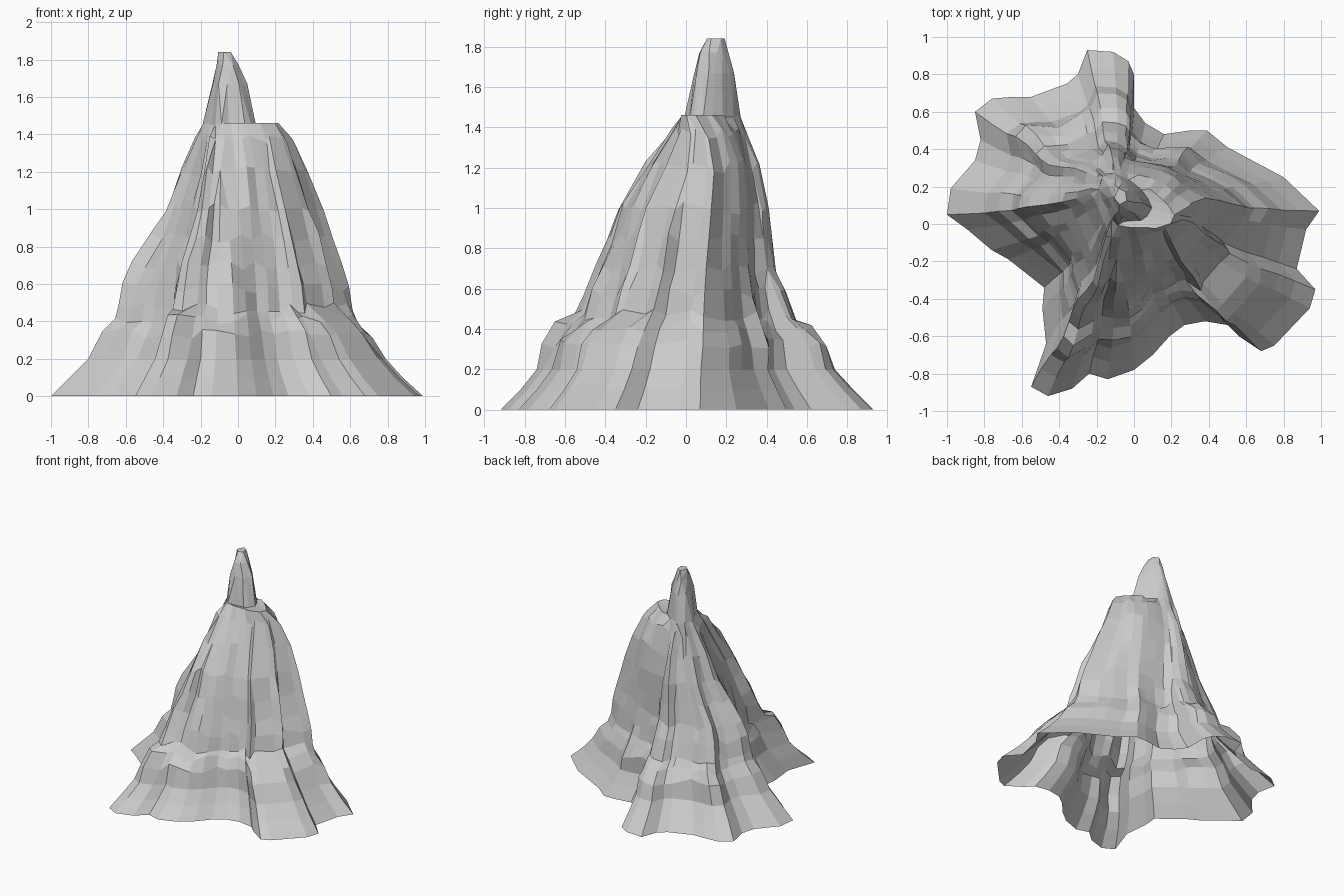
import bpy
import bmesh
import math
import random
from mathutils import Vector, noise

random.seed(4)

default_cube = bpy.data.objects.get("Cube")
if default_cube:
    bpy.data.objects.remove(default_cube)

# Footprint of the foot, counter-clockwise, in hundredths, one lobe per line
EAST = [(99, 7), (80, 25), (65, 33), (50, 41), (39, 50), (30, 50), (16, 48), (6, 54)]
NORTH = [(0, 62), (0, 80), (-3, 87), (-11, 92), (-25, 93), (-30, 80), (-36, 75)]
NORTH_WEST = [(-55, 68), (-65, 68), (-76, 67), (-85, 60), (-82, 45), (-85, 34)]
WEST = [(-98, 19), (-100, 5), (-89, -3), (-76, -14), (-67, -19), (-48, -34), (-49, -45)]
SOUTH = [(-47, -64), (-55, -87), (-46, -92), (-33, -88), (-24, -80), (-14, -83), (0, -78), (10, -70)]
SOUTH_EAST = [(19, -60), (27, -54), (38, -52), (50, -54), (56, -60), (68, -68), (75, -65),
              (94, -45), (97, -35), (87, -24), (92, -3)]
footprint = [Vector(p) / 100 for p in EAST + NORTH + NORTH_WEST + WEST + SOUTH + SOUTH_EAST]

# Contours: height, west, east, south, north limits, twist of the two summits
CONTOURS = [
    (0, -1, .99, -.92, .92, 0),
    (.1, -.9, .88, -.82, .82, 0),
    (.2, -.8, .79, -.74, .73, 0),
    (.33, -.73, .71, -.70, .69, 0),
    (.41, -.66, .64, -.63, .62, 0),
    (.47, -.64, .61, -.58, .57, 0),
    (.58, -.61, .59, -.53, .52, 0),
    (.7, -.56, .55, -.47, .47, 0),
    (.85, -.46, .50, -.42, .44, 0),
    (1, -.38, .45, -.36, .42, 0),
    (1.2, -.30, .38, -.22, .37, 0),
    (1.37, -.23, .31, -.10, .31, .1),
    (1.46, -.20, .24, -.03, .28, .3),
    (1.45, -.19, .11, .0, .28, .3),
    (1.67, -.15, .05, .03, .25, .3),
    (1.77, -.12, .01, .05, .22, .3),
    (1.84, -.11, -.03, .10, .20, 0),
]
SUMMIT = Vector((-.07, .14))

# Shelves: lobes which step back above the foot (direction in degrees, width, depth)
SHELVES = [(-33, 17, .22), (-117, 14, .06), (142, 14, .05), (98, 10, .06)]


def shelf_factor(point, z):
    """Shrink a lobe once the rock rises past its shelf."""
    if z < .42:
        return 1
    factor = 1
    angle = math.degrees(math.atan2(point.y, point.x))
    for direction, width, depth in SHELVES:
        offset = (angle - direction + 180) % 360 - 180
        factor -= depth * math.exp(-(offset / width) ** 2)
    return factor


def contour_point(point, contour):
    """Fit a footprint point between the limits of one contour."""
    z, west, east, south, north, twist = contour
    middle = SUMMIT * min(z / 1.4, 1)
    p = point * shelf_factor(point, z)
    # The valleys between the lobes fill out towards the top
    fill = .8 * min(max((z - .2) / 1.1, 0), 1)
    p *= max(1, 1 + (.82 / p.length - 1) * fill)
    x = p.x * ((east - middle.x) / .99 if p.x > 0 else middle.x - west)
    y = p.y / .92 * (north - middle.y if p.y > 0 else middle.y - south)
    y -= twist * x
    # Gullies run down the slope, broken by small ledges
    if .3 < z < 1.4:
        gully = 1 + .06 * noise.noise(Vector((point.x * 6, point.y * 6, z * 2)))
        x *= gully
        y *= gully
        z += random.uniform(-.03, .03)
    return (middle.x + x, middle.y + y, z)


# Rock: contours joined from the open foot up to the summit
bm = bmesh.new()
rings = [[bm.verts.new(contour_point(p, c)) for p in footprint] for c in CONTOURS]
count = len(footprint)
for lower, upper in zip(rings, rings[1:]):
    for i in range(count):
        j = (i + 1) % count
        bm.faces.new((lower[i], lower[j], upper[j], upper[i]))
bm.faces.new(rings[-1])

# Join crowded points near the top into broader facets
high = [v for v in bm.verts if v.co.z > .6]
bmesh.ops.remove_doubles(bm, verts=high, dist=.035)
bmesh.ops.triangulate(bm, faces=[f for f in bm.faces if len(f.verts) > 4])

mesh = bpy.data.meshes.new("mountain")
bm.to_mesh(mesh)
bm.free()
mountain = bpy.data.objects.new("mountain", mesh)
bpy.context.collection.objects.link(mountain)

# Stone colour
stone = bpy.data.materials.new("light grey stone")
stone.use_nodes = True
colour = (.6, .6, .6, 1)
stone.diffuse_color = colour
stone.node_tree.nodes["Principled BSDF"].inputs["Base Color"].default_value = colour
mesh.materials.append(stone)
